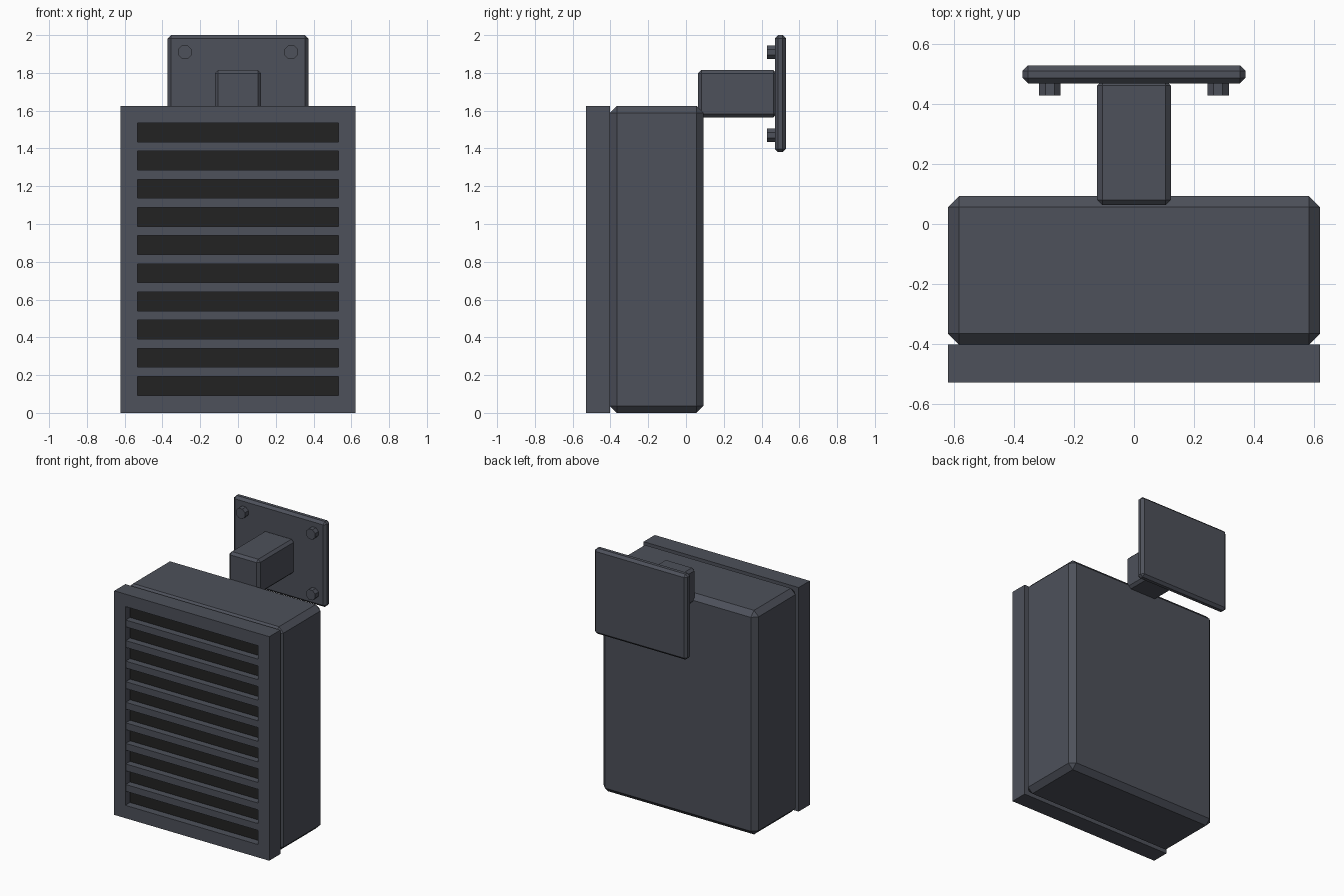
import bpy, bmesh, math
from mathutils import Matrix

if "Cube" in bpy.data.objects:
    bpy.data.objects.remove(bpy.data.objects["Cube"])


def material(name, rgb):
    m = bpy.data.materials.new(name)
    m.diffuse_color = (*rgb, 1)
    m.use_nodes = True
    m.node_tree.nodes["Principled BSDF"].inputs["Base Color"].default_value = m.diffuse_color
    return m


GREY = material("slate grey", (0.075, 0.082, 0.103))
BLACK = material("grille black", (0.016, 0.016, 0.016))


def finish(name, bm, mat):
    bmesh.ops.recalc_face_normals(bm, faces=bm.faces)
    me = bpy.data.meshes.new(name)
    bm.to_mesh(me)
    bm.free()
    me.materials.append(mat)
    ob = bpy.data.objects.new(name, me)
    bpy.context.collection.objects.link(ob)
    return ob


def box(name, x, y, z, mat=GREY, chamfer=0):
    """Box from (min, max) ranges, with optional chamfered edges."""
    bm = bmesh.new()
    bmesh.ops.create_cube(bm, size=1)
    for v in bm.verts:
        v.co = [r[0] if c < 0 else r[1] for c, r in zip(v.co, (x, y, z))]
    if chamfer:
        bmesh.ops.bevel(bm, geom=bm.edges[:], offset=chamfer, segments=1,
                        affect='EDGES')
    return finish(name, bm, mat)


# Cabinet
W, H = 0.622, 1.625
box("cabinet", (-W, W), (-0.403, 0.093), (0, H), chamfer=0.037)

# Front frame: solid slab with a shallow rectangular recess
ix, z0, z1 = 0.533, 0.093, 1.535
front, floor = -0.53, -0.47
bm = bmesh.new()
loops = [[bm.verts.new((sx * w, y, b if sz < 0 else t))
          for sx, sz in ((-1, -1), (1, -1), (1, 1), (-1, 1))]
         for w, y, b, t in ((W, -0.403, 0, H), (W, front, 0, H),
                            (ix, front, z0, z1), (ix, floor, z0, z1))]
for a, b in zip(loops, loops[1:]):
    for i in range(4):
        j = (i + 1) % 4
        bm.faces.new((a[i], a[j], b[j], b[i]))
bm.faces.new(loops[0])
bm.faces.new(loops[-1])
finish("front_frame", bm, GREY)

# Dark backing panel and the slats between the ten slots
box("grille_backing", (-ix, ix), (floor - 0.006, floor), (z0, z1), BLACK)
slot = 0.1
pitch = (z1 - z0 - slot) / 9
for i in range(9):
    b = z0 + i * pitch + slot
    box(f"slat_{i + 1}", (-ix, ix), (front + 0.005, floor),
        (b, b + pitch - slot))

# Wall bracket
box("bracket_arm", (-0.123, 0.123), (0.063, 0.48), (1.565, 1.815), chamfer=0.018)
box("wall_plate", (-0.372, 0.372), (0.47, 0.53), (1.38, 2.0), chamfer=0.018)

# Bolts at the plate corners
for sx in (-1, 1):
    for z in (1.47, 1.91):
        bm = bmesh.new()
        bmesh.ops.create_cone(
            bm, cap_ends=True, segments=8, radius1=0.039, radius2=0.039, depth=0.05,
            matrix=Matrix.Translation((sx * 0.281, 0.455, z))
            @ Matrix.Rotation(math.pi / 2, 4, 'X') @ Matrix.Rotation(math.pi / 8, 4, 'Z'))
        finish("plate_bolt", bm, GREY)
